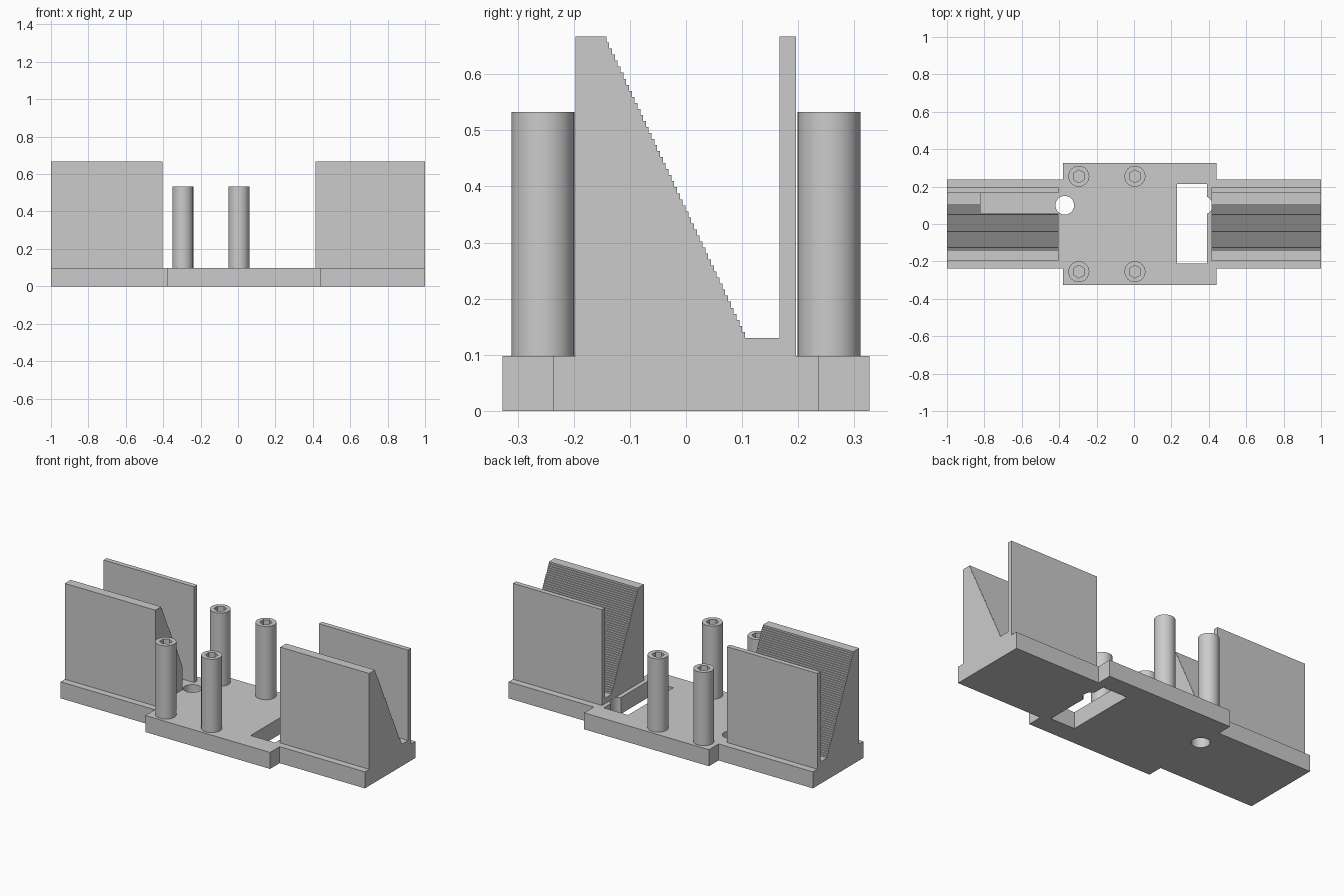
import bpy, bmesh, math
from mathutils import Matrix

cube = bpy.data.objects.get("Cube")
if cube:
    bpy.data.objects.remove(cube, do_unlink=True)

grey = bpy.data.materials.new("plain grey")
grey.use_nodes = True
GREY = (0.6, 0.6, 0.6, 1)
grey.diffuse_color = GREY
grey.node_tree.nodes["Principled BSDF"].inputs["Base Color"].default_value = GREY


def finish(name, bm):
    bmesh.ops.recalc_face_normals(bm, faces=bm.faces)
    mesh = bpy.data.meshes.new(name)
    bm.to_mesh(mesh)
    bm.free()
    mesh.materials.append(grey)
    obj = bpy.data.objects.new(name, mesh)
    bpy.context.collection.objects.link(obj)
    return obj


def extrude(name, points, offset):
    """Extrude a closed outline of 3D points along an offset."""
    bm = bmesh.new()
    face = bm.faces.new([bm.verts.new(p) for p in points])
    geom = bmesh.ops.extrude_face_region(bm, geom=[face])["geom"]
    bmesh.ops.translate(bm, vec=offset,
                        verts=[v for v in geom if isinstance(v, bmesh.types.BMVert)])
    return finish(name, bm)


def box(name, x0, x1, y0, y1, z0, z1):
    return extrude(name, [(x0, y0, z0), (x1, y0, z0), (x1, y1, z0), (x0, y1, z0)],
                   (0, 0, z1 - z0))


def cylinder(name, x, y, z0, z1, radius, sides):
    turn = math.pi / 2
    ring = [(x + radius * math.cos(turn + math.tau * i / sides),
             y + radius * math.sin(turn + math.tau * i / sides), z0)
            for i in range(sides)]
    return extrude(name, ring, (0, 0, z1 - z0))


def cut(obj, cutter):
    cutter.hide_render = True
    cutter.hide_set(True)
    cutter.display_type = 'WIRE'
    mod = obj.modifiers.new("cut", 'BOOLEAN')
    mod.operation = 'DIFFERENCE'
    mod.solver = 'EXACT'
    mod.object = cutter
    bpy.context.view_layer.objects.active = obj
    bpy.ops.object.modifier_apply(modifier=mod.name)
    bpy.data.objects.remove(cutter, do_unlink=True)


def smooth(obj):
    bpy.ops.object.select_all(action='DESELECT')
    obj.select_set(True)
    bpy.context.view_layer.objects.active = obj
    bpy.ops.object.shade_smooth_by_angle(angle=math.radians(30))


# Base: two arms with a wider middle plate
TOP = 0.098
ARM, PLATE = 0.237, 0.327
side = [(-1, ARM), (-0.38, ARM), (-0.38, PLATE), (0.44, PLATE), (0.44, ARM), (1, ARM)]
outline = side + [(x, -y) for x, y in reversed(side)]
base = extrude("base_plate", [(x, y, 0) for x, y in outline], (0, 0, TOP))

# Window and round cable holes
cut(base, box("window_cutter", 0.23, 0.39, -0.21, 0.215, -0.1, 0.3))
for x in (-0.37, 0.37):
    cut(base, cylinder("hole_cutter", x, 0.1, -0.1, 0.3, 0.05, 32))
smooth(base)

# Holders: stepped ramp, slot and thin back wall
STEPS = 50
HIGH, FLOOR = 0.667, 0.13
RAMP_TOP, RAMP_END = -0.142, 0.105
profile = [(-0.197, TOP), (-0.197, HIGH), (RAMP_TOP, HIGH)]
for i in range(STEPS):
    y = RAMP_TOP + (RAMP_END - RAMP_TOP) * i / (STEPS - 1)
    z = HIGH + (FLOOR - HIGH) * (i + 1) / STEPS
    if i:
        profile.append((y, profile[-1][1]))
    profile.append((y, z))
profile += [(0.167, FLOOR), (0.167, HIGH), (0.196, HIGH), (0.196, TOP)]

for name, x0, x1 in (("right_holder", -1, -0.405), ("left_holder", 0.415, 1)):
    holder = extrude(name, [(x0, y, z) for y, z in profile], (x1 - x0, 0, 0))
    if x0 < 0:
        # Pocket at the foot of the ramp, level with the plate
        cut(holder, box("pocket_cutter", -0.82, -0.3, 0.057, 0.167, 0, 0.5))

# Standoff posts with hexagonal sockets
for x in (-0.295, 0.005):
    for y in (-0.255, 0.255):
        post = cylinder("standoff_post", x, y, TOP, 0.533, 0.056, 40)
        cut(post, cylinder("socket_cutter", x, y, 0.13, 0.7, 0.034, 6))
        smooth(post)
